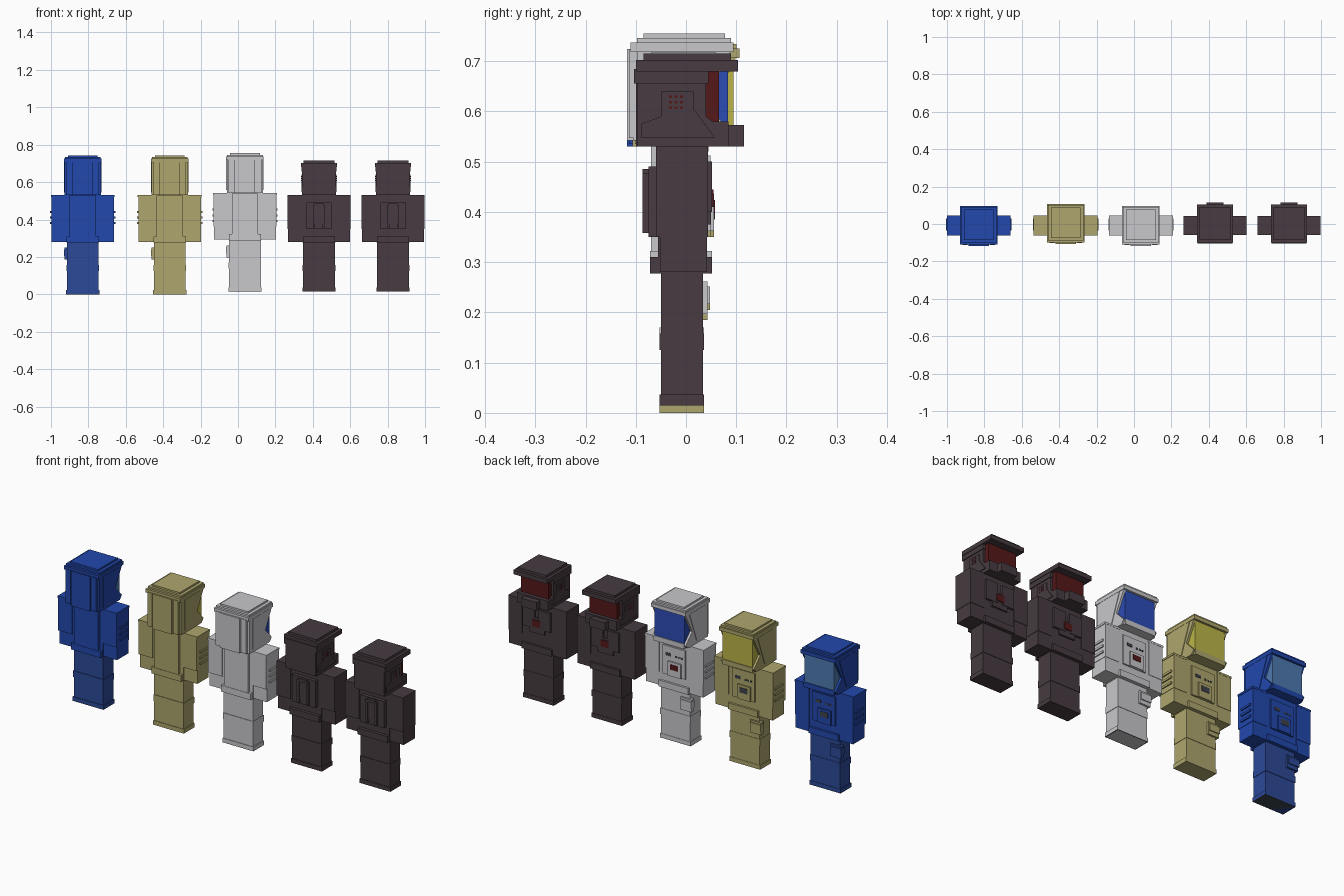
import bpy

cube = bpy.data.objects.get("Cube")
if cube:
    bpy.data.objects.remove(cube, do_unlink=True)


def material(name, r, g, b):
    lin = [((c / 255 + 0.055) / 1.055) ** 2.4 for c in (r, g, b)] + [1]
    m = bpy.data.materials.new(name)
    m.use_nodes = True
    m.diffuse_color = lin
    m.node_tree.nodes["Principled BSDF"].inputs["Base Color"].default_value = lin
    return m


BLUE = material("suit blue", 34, 72, 174)
TROUSER = material("trouser blue", 44, 73, 152)
SAND = material("suit sand", 174, 166, 109)
WHITE = material("suit white", 200, 200, 204)
DARK = material("suit dark", 71, 59, 65)
RED = material("visor red", 85, 24, 25)
PALE = material("visor pale blue", 78, 122, 176)
DEEP = material("visor deep blue", 44, 76, 182)
GOLD = material("visor gold", 188, 182, 72)
SLATE = material("sole slate", 62, 68, 76)


def make(name, verts, faces, mat):
    me = bpy.data.meshes.new(name)
    me.from_pydata(verts, [], faces)
    me.materials.append(mat)
    ob = bpy.data.objects.new(name, me)
    bpy.context.collection.objects.link(ob)
    return ob


def prism(name, mat, x0, x1, profile):
    """Extrude a counter-clockwise (y, z) profile from x0 to x1."""
    n = len(profile)
    verts = [(x, y, z) for x in (x0, x1) for y, z in profile]
    faces = [tuple(reversed(range(n))), tuple(range(n, 2 * n))]
    faces += [(i, (i + 1) % n, n + (i + 1) % n, n + i) for i in range(n)]
    return make(name, verts, faces, mat)


def box(name, mat, x, y, z):
    return prism(name, mat, x[0], x[1],
                 [(y[0], z[0]), (y[1], z[0]), (y[1], z[1]), (y[0], z[1])])


class Figure:
    """Places parts around the figure's centre line."""

    def __init__(self, name, cx, dz=0.0, dy=0.0):
        self.name, self.cx, self.dz, self.dy = name, cx, dz, dy

    def shift(self, r, d):
        return (r[0] + d, r[1] + d)

    def mid(self, part, mat, hw, y, z):
        self.at(part, mat, (-hw, hw), y, z)

    def at(self, part, mat, x, y, z):
        box(self.name + "_" + part, mat, self.shift(x, self.cx), y, self.shift(z, self.dz))

    def pair(self, part, mat, x, y, z):
        self.at("left_" + part, mat, x, y, z)
        self.at("right_" + part, mat, (-x[1], -x[0]), y, z)

    def side(self, part, mat, x, profile):
        p = [(y + self.dy, z + self.dz) for y, z in profile]
        for lab, a, b in (("left", x[0], x[1]), ("right", -x[1], -x[0])):
            prism(f"{self.name}_{lab}_{part}", mat, self.cx + a, self.cx + b, p)

    def head(self, part, mat, hw, y, z):
        self.mid(part, mat, hw, self.shift(y, self.dy), z)


def body(f, suit, legs, sole, foot):
    # legs, boots and knee bands
    f.mid("legs", legs, 0.085, (-0.05, 0.034), (foot, 0.29))
    f.mid("boots", legs, 0.089, (-0.053, 0.036), (foot + 0.002, foot + 0.022))
    f.mid("sole", sole, 0.089, (-0.053, 0.036), (foot, foot + 0.002))
    f.mid("knee_band", legs, 0.087, (-0.053, 0.036), (0.125, 0.158))
    # torso, hem and arms
    f.mid("torso", suit, 0.088, (-0.056, 0.041), (0.278, 0.53))
    f.mid("hem", suit, 0.086, (-0.072, 0.052), (0.277, 0.31))
    f.pair("arm", suit, (0.088, 0.166), (-0.052, 0.042), (0.28, 0.525))
    f.pair("sleeve", suit, (0.088, 0.168), (-0.06, 0.044), (0.35, 0.53))


def astronaut(name, cx, suit, legs, glass, sole, badge, dz, dy):
    f = Figure(name, cx, dz, dy)
    body(f, suit, legs, sole, 0.003 if dz else 0.0)
    # shoulder caps and sleeve ribs
    f.pair("shoulder_cap", suit, (0.086, 0.171), (-0.061, 0.045), (0.52, 0.53))
    for i in range(3):
        z = 0.375 + i * 0.03
        f.pair(f"sleeve_rib_{i}", suit, (0.165, 0.174), (-0.035, 0.03), (z, z + 0.011))
    # back panel
    f.mid("back_panel", suit, 0.07, (-0.07, -0.05), (0.31, 0.528))
    # chest panel, control box, badges
    f.mid("chest_panel", suit, 0.066, (0.04, 0.049), (0.35, 0.5))
    f.at("control_box", suit, (-0.045, 0.03), (0.045, 0.056), (0.35, 0.425))
    f.at("chest_badge", badge, (-0.03, 0.015), (0.05, 0.058), (0.385, 0.412))
    f.at("name_plate", SLATE, (0.015, 0.045), (0.045, 0.051), (0.45, 0.465))
    for i in range(3):
        x = -0.05 + i * 0.016
        f.at(f"switch_{i}", SLATE, (x, x + 0.009), (0.045, 0.051), (0.45, 0.459))
    # thigh pouch
    f.at("pouch", legs, (-0.098, -0.035), (0.02, 0.043), (0.185, 0.25))
    f.at("pouch_flap", legs, (-0.1, -0.04), (0.02, 0.048), (0.205, 0.24))
    # helmet: stepped shell with wedge-shaped side openings
    f.head("helmet_back", suit, 0.088, (-0.105, 0.0), (0.53, 0.725))
    f.head("helmet_back_plate", suit, 0.055, (-0.117, -0.1), (0.53, 0.712))
    for s in (1, -1):
        x = sorted((s * 0.06, s * 0.088))
        f.at("helmet_back_rib", suit, x, (-0.113 + dy, -0.1 + dy), (0.535, 0.712))
    f.side("helmet_side", suit, (0.085, 0.097),
           [(-0.098, 0.53), (0.07, 0.53), (0.088, 0.55), (0.035, 0.605),
            (0.088, 0.705), (0.088, 0.712), (-0.098, 0.712)])
    f.side("helmet_side_plate", suit, (0.095, 0.1),
           [(-0.07, 0.545), (0.0, 0.545), (0.022, 0.605), (0.06, 0.705), (-0.07, 0.705)])
    f.head("visor", glass, 0.086, (-0.01, 0.084), (0.555, 0.71))
    f.head("chin", suit, 0.088, (-0.09, 0.088), (0.53, 0.556))
    f.head("brim", suit, 0.1, (-0.11, 0.095), (0.706, 0.725))
    f.head("crown", suit, 0.096, (-0.098, 0.09), (0.725, 0.734))
    f.head("crown_plate", suit, 0.08, (-0.085, 0.078), (0.73, 0.743))


def guard(name, cx):
    f = Figure(name, cx)
    body(f, DARK, DARK, DARK, 0.015)
    # backpack with raised frame
    f.mid("backpack", DARK, 0.068, (-0.075, -0.05), (0.35, 0.49))
    f.mid("backpack_core", DARK, 0.02, (-0.08, -0.07), (0.375, 0.47))
    f.pair("backpack_rail", DARK, (0.02, 0.033), (-0.087, -0.07), (0.358, 0.477))
    f.mid("backpack_top", DARK, 0.024, (-0.087, -0.07), (0.47, 0.485))
    # chest plates and red badge
    f.pair("chest_plate", DARK, (0.012, 0.08), (0.04, 0.052), (0.4, 0.5))
    f.mid("chest_bar", DARK, 0.045, (0.04, 0.05), (0.375, 0.455))
    f.at("chest_badge", RED, (-0.022, 0.022), (0.048, 0.055), (0.41, 0.445))
    # helmet shell, sides, visor and chin
    f.mid("helmet_back", DARK, 0.086, (-0.1, 0.0), (0.53, 0.69))
    f.side("helmet_side", DARK, (0.08, 0.09),
           [(-0.098, 0.53), (0.06, 0.53), (0.06, 0.575), (0.04, 0.59),
            (0.04, 0.685), (-0.098, 0.685)])
    f.side("jaw_plate", DARK, (0.088, 0.094),
           [(-0.09, 0.548), (0.058, 0.548), (0.015, 0.605), (0.015, 0.64),
            (-0.05, 0.64), (-0.05, 0.59), (-0.09, 0.575)])
    f.mid("visor", RED, 0.08, (0.0, 0.066), (0.56, 0.685))
    f.mid("chin", DARK, 0.09, (0.0, 0.085), (0.53, 0.58))
    f.mid("mouthpiece", DARK, 0.045, (0.06, 0.115), (0.53, 0.573))
    # ear grilles
    for i in range(3):
        for j in range(3):
            y, z = -0.034 + i * 0.011, 0.605 + j * 0.011
            f.pair(f"ear_dot_{i}{j}", RED, (0.092, 0.0955), (y, y + 0.006), (z, z + 0.005))
    # cap
    f.mid("cap_band", DARK, 0.094, (-0.104, 0.045), (0.656, 0.685))
    f.mid("cap_brim", DARK, 0.097, (-0.1, 0.104), (0.68, 0.702))
    f.mid("cap_top", DARK, 0.082, (-0.085, 0.09), (0.7, 0.715))


astronaut("blue_astronaut", -0.83, BLUE, TROUSER, PALE, SLATE, SLATE, 0.0, 0.0)
astronaut("sand_astronaut", -0.365, SAND, SAND, GOLD, SAND, SLATE, 0.0, 0.011)
astronaut("white_astronaut", 0.037, WHITE, WHITE, DEEP, SLATE, RED, 0.012, 0.0)
guard("first_guard", 0.433)
guard("second_guard", 0.829)
